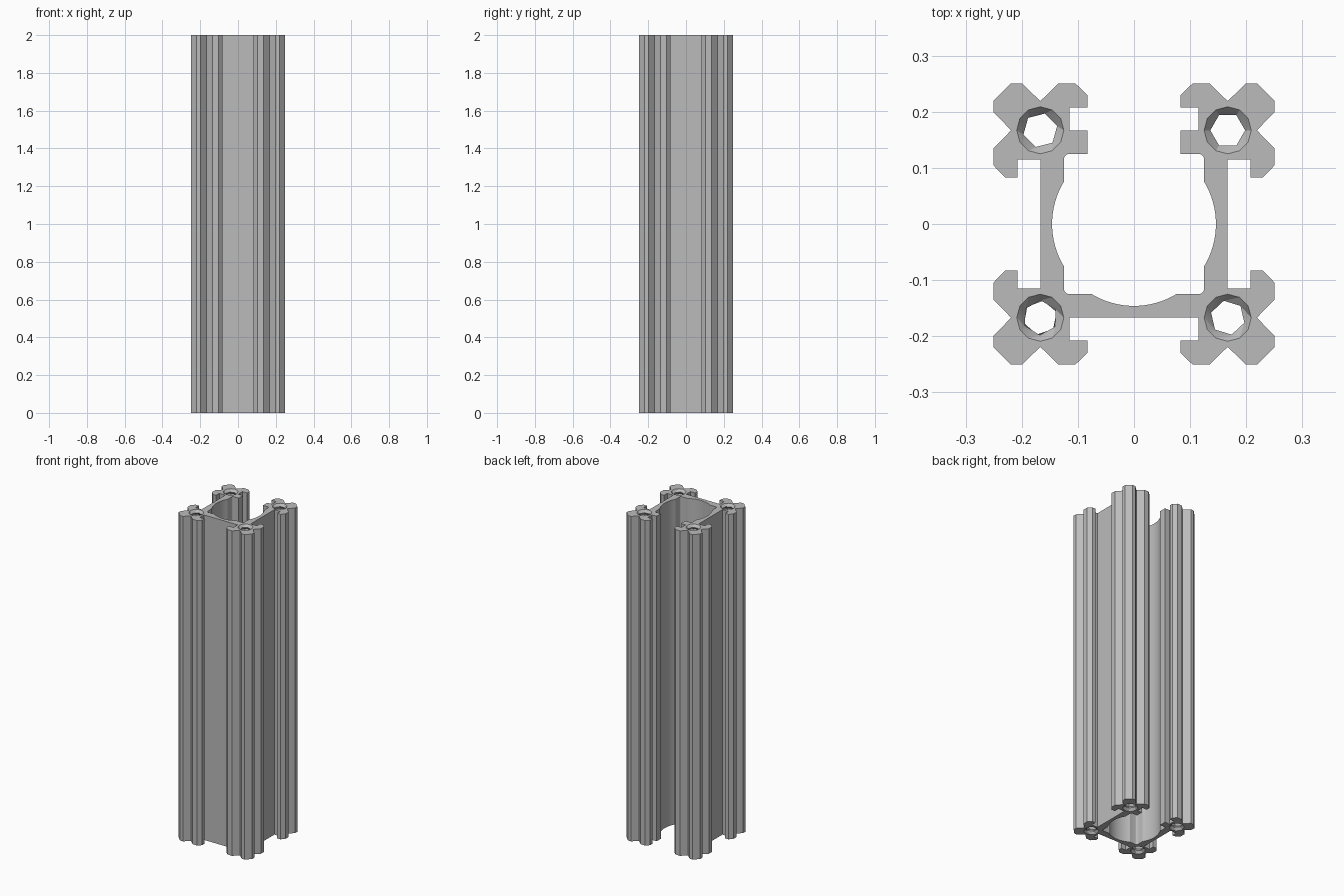
import bpy, bmesh, math

if "Cube" in bpy.data.objects:
    bpy.data.objects.remove(bpy.data.objects["Cube"], do_unlink=True)

HEIGHT = 2.0
HOLE = 0.167      # distance of each screw channel from both axes
BORE = 0.146      # radius of the rounded inner walls
WALL = 0.125      # flat part of the inner walls
SIDES = 12

grey = bpy.data.materials.new("aluminium_grey")
grey.use_nodes = True
colour = (0.5, 0.5, 0.5, 1)
grey.diffuse_color = colour
grey.node_tree.nodes["Principled BSDF"].inputs["Base Color"].default_value = colour


def arc(cx, cy, r, start, end, steps):
    angles = [start + (end - start) * i / steps for i in range(steps + 1)]
    return [(cx + r * math.cos(a), cy + r * math.sin(a)) for a in angles]


# Slotted corner, symmetric about its diagonal
half_corner = [(.115, .167), (.115, .208), (.083, .208), (.083, .23), (.104, .25),
               (.135, .25), (.167, .219), (.199, .25), (.22, .25)]
corner = half_corner + [(y, x) for x, y in reversed(half_corner)]

# Right half of the outline: inner walls, back corner, front corner
quarter = math.pi / 2
spread = math.acos(WALL / BORE)
fillet = 0.01
f = WALL - fillet
right = arc(0, 0, BORE, -quarter, -quarter + spread, 8)
right += arc(f, -f, fillet, -quarter, 0, 4)
right += arc(0, 0, BORE, -spread, spread, 16)
right += arc(f, f, fillet, 0, quarter, 4)
right += [(.083, WALL), (.083, HOLE)]
right += corner
right += [(x, -y) for x, y in reversed(corner)]
outline = right + [(-x, y) for x, y in reversed(right[1:])]

bm = bmesh.new()


def ring(points, z):
    return [bm.verts.new((x, y, z)) for x, y in points]


def bridge(a, b):
    n = len(a)
    return [bm.faces.new((a[i], a[(i + 1) % n], b[(i + 1) % n], b[i])) for i in range(n)]


def loop_edges(verts):
    return [bm.edges.get((v, verts[i - 1])) for i, v in enumerate(verts)]


def hole_points(cx, cy, radius, twist, hexagonal):
    pts = []
    for i in range(SIDES):
        a = i * math.tau / SIDES
        r = radius * math.cos(math.pi / 6) if hexagonal and i % 2 else radius
        pts.append((cx + r * math.cos(a + twist), cy + r * math.sin(a + twist)))
    return pts


# Outer skin
bottom, top = ring(outline, 0), ring(outline, HEIGHT)
bridge(bottom, top)
cap_edges = [loop_edges(bottom), loop_edges(top)]

# Threaded screw channels: countersunk mouth, thread at both ends, plain middle
PITCH, TURNS = 0.03, 8
levels = [(0, 0.042, False)]
for k in range(TURNS):
    levels += [(PITCH * (k + .5), 0.031, True), (PITCH * (k + 1), 0.04, False)]
levels.append((PITCH * (TURNS + .5), 0.031, True))
levels += [(HEIGHT - z, r, h) for z, r, h in reversed(levels)]
for n, (sx, sy) in enumerate([(1, 1), (-1, 1), (-1, -1), (1, -1)]):
    rings = []
    for z, r, hexagonal in levels:
        twist = 0.25 * n if hexagonal else 0
        rings.append(ring(hole_points(sx * HOLE, sy * HOLE, r, twist, hexagonal), z))
    for a, b in zip(rings, rings[1:]):
        bridge(a, b)
    cap_edges[0] += loop_edges(rings[0])
    cap_edges[1] += loop_edges(rings[-1])

# End faces with the channel openings left out
for edges in cap_edges:
    bmesh.ops.triangle_fill(bm, edges=edges, use_beauty=True)
bmesh.ops.recalc_face_normals(bm, faces=bm.faces)

mesh = bpy.data.meshes.new("extruded_rail")
bm.to_mesh(mesh)
bm.free()
mesh.materials.append(grey)
rail = bpy.data.objects.new("extruded_rail", mesh)
bpy.context.collection.objects.link(rail)
bpy.ops.object.select_all(action='DESELECT')
rail.select_set(True)
bpy.context.view_layer.objects.active = rail
bpy.ops.object.shade_smooth_by_angle(angle=math.radians(25))
